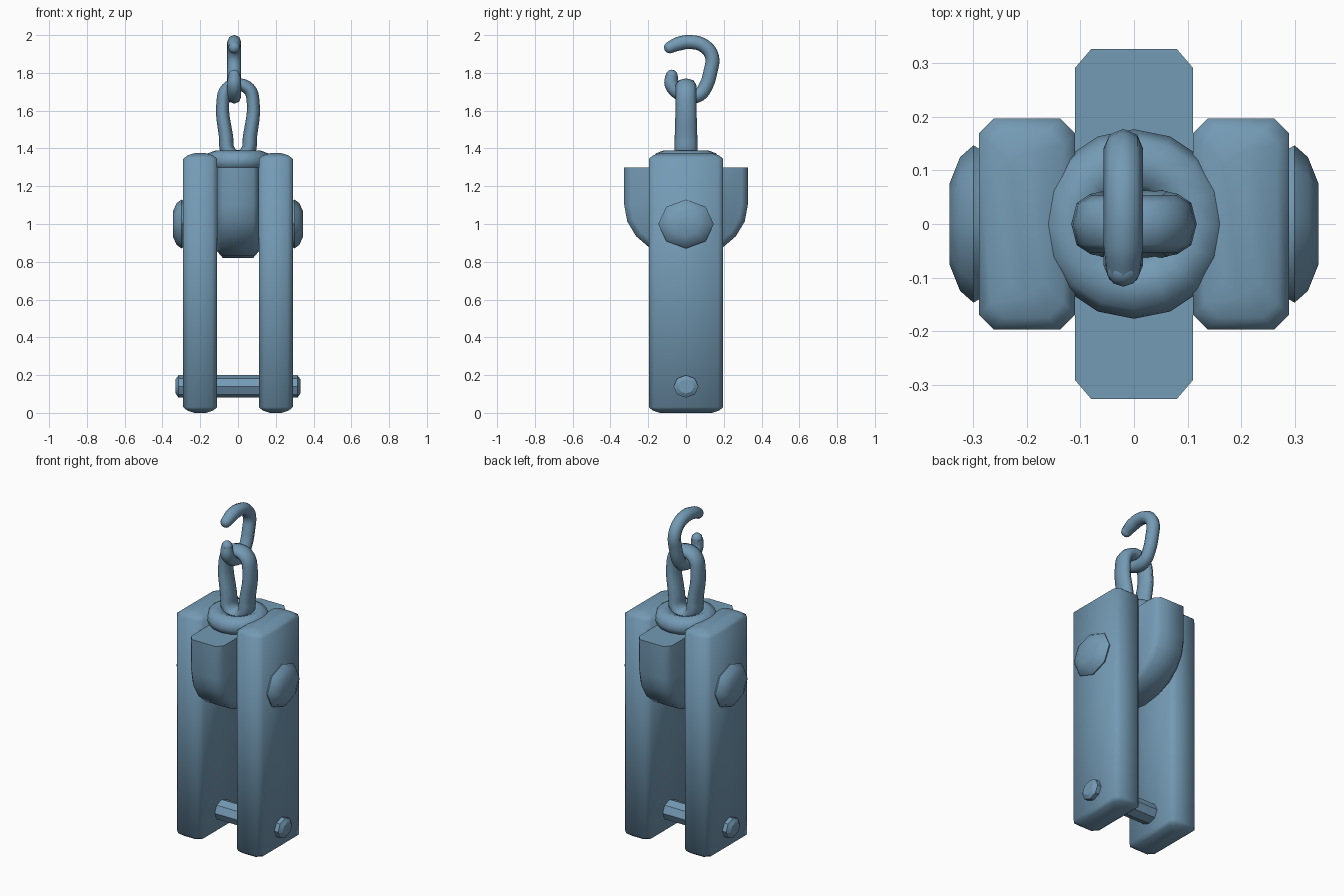
import bpy, bmesh, math
from mathutils import Vector

cube = bpy.data.objects.get("Cube")
if cube:
    bpy.data.objects.remove(cube, do_unlink=True)

steel = bpy.data.materials.new("steel_blue")
steel.use_nodes = True
colour = (0.175, 0.325, 0.46, 1)
steel.diffuse_color = colour
steel.node_tree.nodes["Principled BSDF"].inputs["Base Color"].default_value = colour


def finish(obj, angle):
    bpy.ops.object.select_all(action='DESELECT')
    obj.select_set(True)
    bpy.context.view_layer.objects.active = obj
    bpy.ops.object.shade_smooth_by_angle(angle=math.radians(angle))


def loft(name, rings, angle, closed=False):
    """Skin equal-length rings of points; cap the ends, or join them if closed."""
    bm = bmesh.new()
    loops = [[bm.verts.new(p) for p in ring] for ring in rings]
    n = len(loops[0])
    pairs = list(zip(loops, loops[1:]))
    if closed:
        pairs.append((loops[-1], loops[0]))
    for a, b in pairs:
        for i in range(n):
            j = (i + 1) % n
            bm.faces.new((a[i], a[j], b[j], b[i]))
    if not closed:
        # Slightly crowned or flat caps
        bm.faces.new(loops[0][::-1])
        bm.faces.new(loops[-1])
    bmesh.ops.recalc_face_normals(bm, faces=bm.faces[:])
    mesh = bpy.data.meshes.new(name)
    bm.to_mesh(mesh)
    bm.free()
    mesh.materials.append(steel)
    obj = bpy.data.objects.new(name, mesh)
    bpy.context.collection.objects.link(obj)
    finish(obj, angle)
    return obj


def circle(n):
    return [(math.cos(i * math.tau / n), math.sin(i * math.tau / n)) for i in range(n)]


def tube(name, points, radius, closed=False, widths=None):
    """Smooth round rod along a path."""
    curve = bpy.data.curves.new(name, 'CURVE')
    curve.dimensions = '3D'
    curve.bevel_depth = radius
    curve.bevel_resolution = 2
    curve.resolution_u = 4
    curve.use_fill_caps = True
    spline = curve.splines.new('BEZIER')
    spline.bezier_points.add(len(points) - 1)
    spline.use_cyclic_u = closed
    for k, (bp, p) in enumerate(zip(spline.bezier_points, points)):
        bp.co = p
        bp.handle_left_type = bp.handle_right_type = 'AUTO'
        bp.radius = widths[k] if widths else 1
    temp = bpy.data.objects.new(name, curve)
    bpy.context.collection.objects.link(temp)
    bpy.context.view_layer.update()
    mesh = bpy.data.meshes.new_from_object(temp.evaluated_get(bpy.context.evaluated_depsgraph_get()))
    bpy.data.objects.remove(temp, do_unlink=True)
    mesh.materials.clear()
    mesh.materials.append(steel)
    obj = bpy.data.objects.new(name, mesh)
    bpy.context.collection.objects.link(obj)
    finish(obj, 60)
    return obj


# Side plates with chamfered corners and crowned ends
def plate_ring(cx, z, inset):
    hx, hy, c = 0.09 - inset, 0.197 - inset, 0.028
    corners = [(hx, hy - c), (hx - c, hy), (c - hx, hy), (-hx, hy - c),
               (-hx, c - hy), (c - hx, -hy), (hx - c, -hy), (hx, c - hy)]
    return [(cx + x, y, z) for x, y in corners]


levels = [(0, 0.06), (0.012, 0.022), (0.03, 0), (1.345, 0), (1.363, 0.022), (1.375, 0.06)]
for side, cx in (("left", 0.2), ("right", -0.2)):
    loft(side + "_side_plate", [plate_ring(cx, z, s) for z, s in levels], 62)


# Central block: flat top, rounded underside, chamfered rim
def block_ring(x, inset):
    steps = 10
    arc = [(math.cos(a), math.sin(a)) for a in (math.pi * i / steps for i in range(steps + 1))]
    ring = [(x, (0.327 - inset) * c, 1.1 - (0.28 - inset) * s) for c, s in arc]
    return ring + [(x, inset - 0.327, 1.3), (x, 0.327 - inset, 1.3)]


loft("centre_block", [block_ring(x, s) for x, s in
                      ((-0.11, 0.035), (-0.08, 0), (0.08, 0), (0.11, 0.035))], 50)


# Axle and lower pin, both turned along x with eight sides
def turned(name, half, z0, squash, angle):
    profile = [(-x, r) for x, r in half[::-1]] + half
    return loft(name, [[(x, r * c, z0 + r * squash * s) for c, s in circle(8)]
                       for x, r in profile], angle)


turned("upper_axle", [(0.28, 0.135), (0.30, 0.147), (0.325, 0.125), (0.345, 0.075)], 1.0, 0.88, 40)
turned("lower_pin", [(0.315, 0.066), (0.33, 0.042)], 0.14, 0.9, 30)

# Collar ring on top of the block
loft("collar_ring", [[(c * (0.117 + 0.06 * u), s * (0.117 + 0.06 * u), 1.335 + 0.055 * v)
                      for u, v in circle(8)] for c, s in circle(16)], 60, closed=True)

# Tall chain link, flattened front to back
half_link = [(0.05, 1.38, 1.15), (0.063, 1.46, 1.1), (0.08, 1.65, 1), (0.058, 1.715, 1)]
right_half = [(-x, z, w) for x, z, w in half_link[::-1]]
path = [(0, 1.35, 1.2)] + half_link + [(0, 1.737, 1)] + right_half
link = tube("chain_link", [Vector((x, 0, z)) for x, z, w in path], 0.034, True,
            [w for x, z, w in path])
for v in link.data.vertices:
    v.co.y *= 1.6

# Open hook passing through the link
hook = [(-0.085, 1.935), (-0.04, 1.954), (0.03, 1.963), (0.10, 1.94), (0.138, 1.885),
        (0.13, 1.81), (0.105, 1.73), (0.07, 1.685), (0.01, 1.675), (-0.04, 1.695),
        (-0.077, 1.74), (-0.076, 1.785)]
tube("hook", [Vector((-0.02, y, z)) for y, z in hook], 0.037,
     widths=[0.85] + [1] * (len(hook) - 2) + [0.9])
# Rounded hook tips
for name, (y, z) in (("upper_hook_tip", hook[0]), ("lower_hook_tip", hook[-1])):
    bpy.ops.mesh.primitive_uv_sphere_add(segments=10, ring_count=6, radius=0.032,
                                         location=(-0.02, y, z))
    tip = bpy.context.object
    tip.name = name
    tip.data.materials.append(steel)
    finish(tip, 60)
